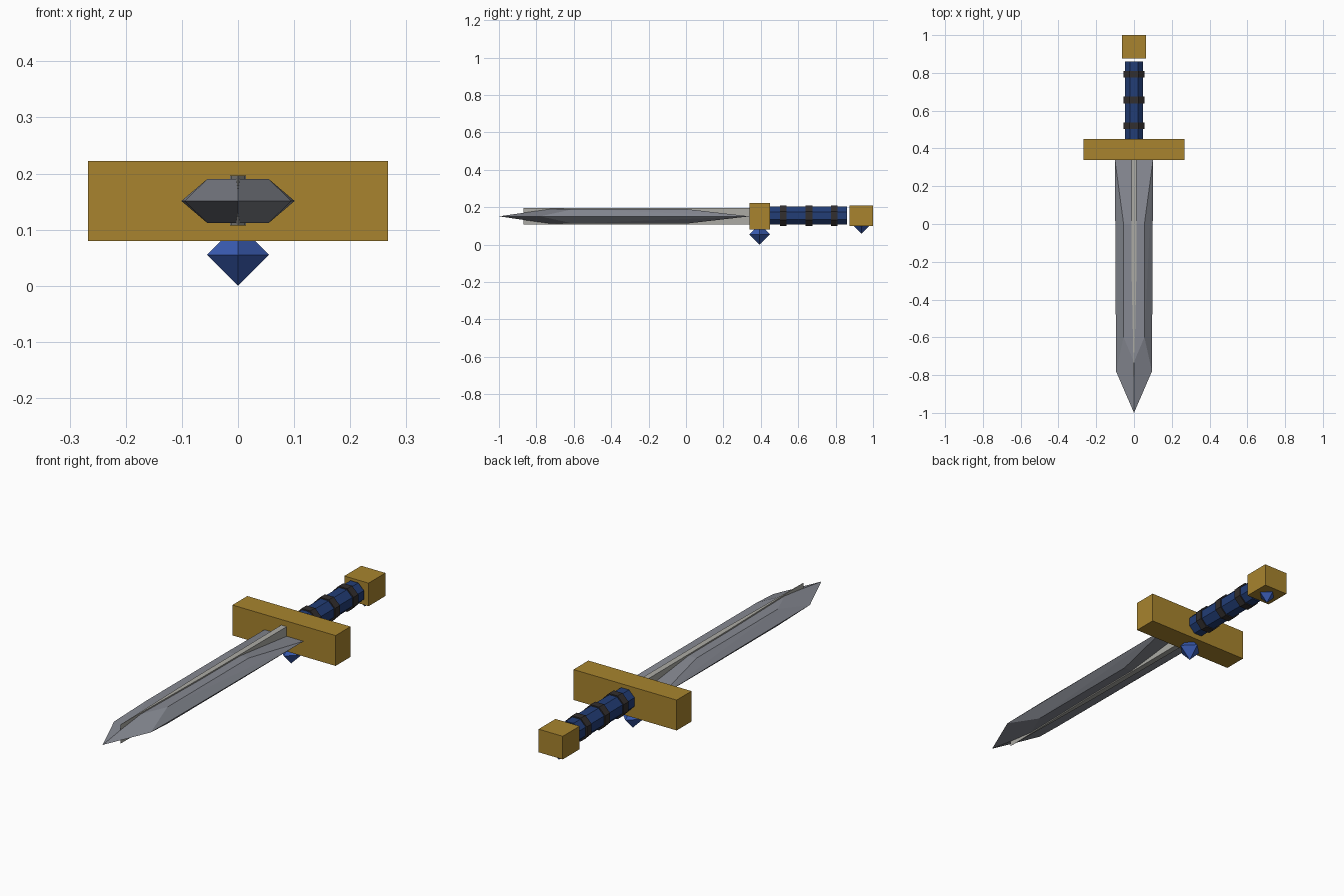
import bpy, bmesh, math
from mathutils import Matrix, Vector

if "Cube" in bpy.data.objects:
    bpy.data.objects.remove(bpy.data.objects["Cube"])

MID = 0.151  # height of the sword's long axis


def material(name, r, g, b):
    def lin(c):
        c /= 255
        return c / 12.92 if c <= 0.04045 else ((c + 0.055) / 1.055) ** 2.4
    m = bpy.data.materials.new(name)
    m.diffuse_color = (lin(r), lin(g), lin(b), 1)
    m.use_nodes = True
    m.node_tree.nodes["Principled BSDF"].inputs["Base Color"].default_value = m.diffuse_color
    return m


steel = material("steel", 134, 137, 146)
pale_steel = material("pale steel", 172, 171, 165)
gold = material("gold", 168, 132, 46)
navy = material("navy", 34, 61, 118)
charcoal = material("charcoal", 50, 46, 46)
sapphire = material("sapphire blue", 58, 92, 178)


def finish(name, bm, mat):
    bmesh.ops.recalc_face_normals(bm, faces=bm.faces)
    mesh = bpy.data.meshes.new(name)
    bm.to_mesh(mesh)
    bm.free()
    mesh.materials.append(mat)
    obj = bpy.data.objects.new(name, mesh)
    bpy.context.collection.objects.link(obj)
    return obj


def solid(name, points, mat):
    """Faceted convex solid spanning the given corner points."""
    bm = bmesh.new()
    for p in points:
        bm.verts.new(p)
    bmesh.ops.convex_hull(bm, input=bm.verts[:])
    bmesh.ops.dissolve_limit(bm, angle_limit=math.radians(1),
                             verts=bm.verts[:], edges=bm.edges[:])
    return finish(name, bm, mat)


def box(name, size, center, mat):
    bm = bmesh.new()
    bmesh.ops.create_cube(bm, size=1, matrix=Matrix.Translation(center)
                          @ Matrix.Diagonal((*size, 1)))
    return finish(name, bm, mat)


def octagon_rod(name, radius, y0, y1, mat):
    """Eight-sided rod along y with flat sides up and down."""
    bm = bmesh.new()
    place = (Matrix.Translation((0, (y0 + y1) / 2, MID + 0.004))
             @ Matrix.Rotation(math.pi / 2, 4, 'X')
             @ Matrix.Rotation(math.pi / 8, 4, 'Z'))
    bmesh.ops.create_cone(bm, cap_ends=True, segments=8, radius1=radius,
                          radius2=radius, depth=y1 - y0, matrix=place)
    return finish(name, bm, mat)


def gem(name, center, r):
    c = Vector(center)
    axes = [Vector(a) for a in ((1, 0, 0), (0, 1, 0), (0, 0, 1))]
    return solid(name, [c + a * r * s for a in axes for s in (1, -1)], sapphire)


# Blade: sharp outline at mid height, raised flat on both faces
blade = [(0, -1, MID)]
for s in (1, -1):
    blade += [(s * 0.095, -0.78, MID), (s * 0.101, 0.34, MID)]
    for dz in (0.039, -0.039):
        blade += [(s * 0.055, -0.60, MID + dz), (s * 0.055, 0.0, MID + dz)]
for dz in (0.039, -0.039):
    blade.append((0, -0.73, MID + dz))
solid("blade", blade, steel)

# Spine: thin wedge running through the blade, sharp at the front
spine = []
for z in (MID - 0.044, MID + 0.045):
    spine.append((0, -0.87, z))
    for s in (1, -1):
        spine += [(s * 0.012, -0.30, z), (s * 0.014, 0.345, z)]
solid("blade_spine", spine, pale_steel)

# Guard and pommel blocks
box("guard", (0.534, 0.11, 0.142), (0, 0.395, MID), gold)
box("pommel", (0.125, 0.125, 0.108), (0, 0.9375, MID + 0.003), gold)

# Grip with three wrapped bands
octagon_rod("grip", 0.053, 0.44, 0.86, navy)
for i, y in enumerate((0.52, 0.657, 0.793)):
    octagon_rod(f"grip_band_{i + 1}", 0.059, y - 0.018, y + 0.018, charcoal)

# Gems set under the guard and pommel
gem("guard_gem", (0, 0.393, 0.055), 0.055)
gem("pommel_gem", (0, 0.9375, 0.098), 0.04)
